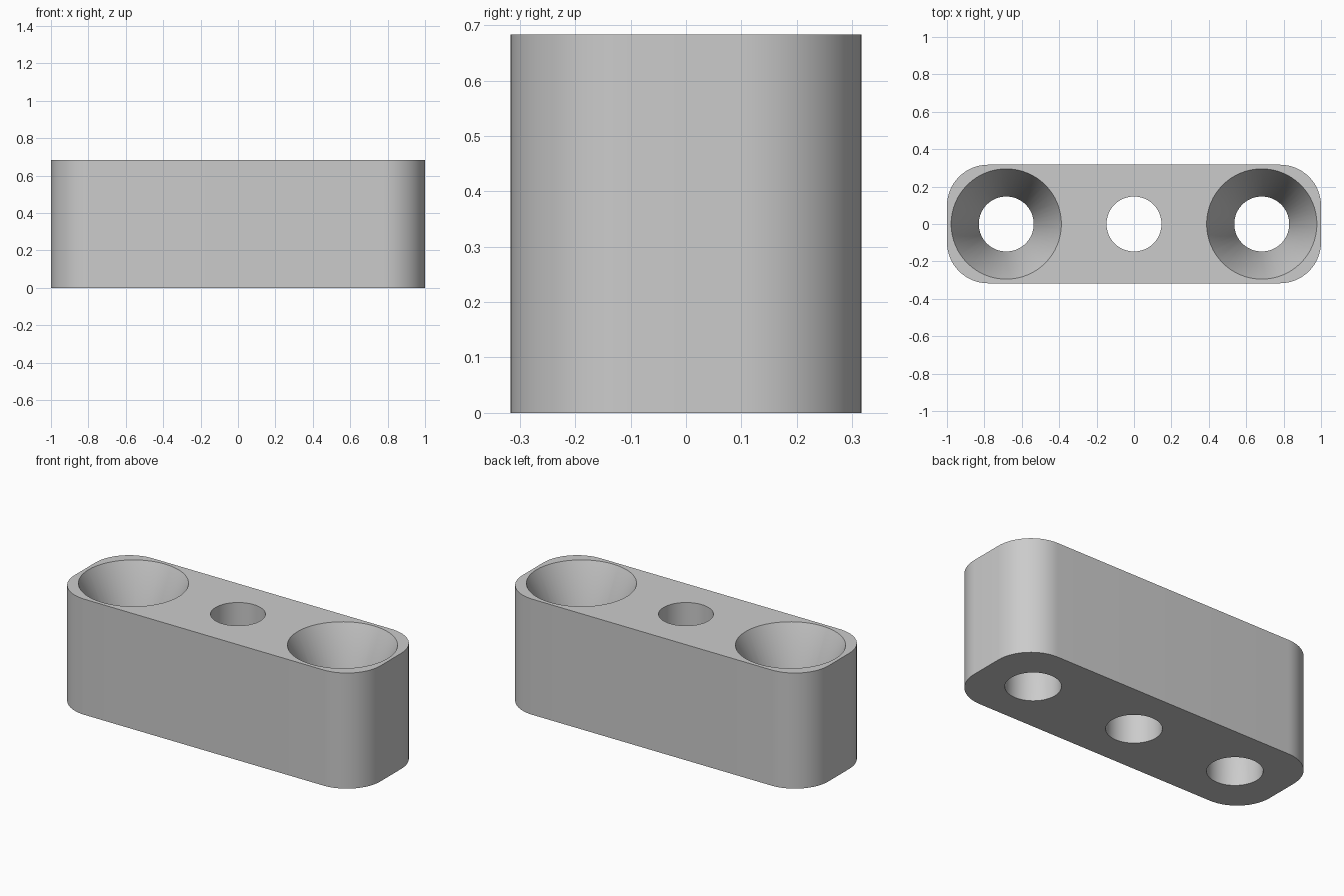
import bpy, bmesh, math

LENGTH, WIDTH, HEIGHT = 2.0, 0.634, 0.683
CORNER = 0.22
BORE, RIM = 0.147, 0.295
SPACING, SINK_DEPTH = 0.683, 0.34

old = bpy.data.objects.get("Cube")
if old:
    bpy.data.objects.remove(old, do_unlink=True)

grey = bpy.data.materials.new("light_grey")
grey.use_nodes = True
colour = (0.6, 0.6, 0.6, 1)
grey.diffuse_color = colour
grey.node_tree.nodes["Principled BSDF"].inputs["Base Color"].default_value = colour


def to_object(name, bm):
    bmesh.ops.recalc_face_normals(bm, faces=bm.faces)
    mesh = bpy.data.meshes.new(name)
    bm.to_mesh(mesh)
    bm.free()
    mesh.materials.append(grey)
    obj = bpy.data.objects.new(name, mesh)
    bpy.context.collection.objects.link(obj)
    return obj


def turned_cutter(name, x, profile, sides=64):
    """Closed solid of revolution from (radius, z) pairs."""
    bm = bmesh.new()
    rings = [[bm.verts.new((x + r * math.cos(math.tau * i / sides),
                            r * math.sin(math.tau * i / sides), z))
              for i in range(sides)] for r, z in profile]
    for low, high in zip(rings, rings[1:]):
        for i in range(sides):
            j = (i + 1) % sides
            bm.faces.new((low[i], low[j], high[j], high[i]))
    bm.faces.new(rings[0])
    bm.faces.new(rings[-1])
    obj = to_object(name, bm)
    obj.hide_render = True
    return obj


# Block with rounded vertical corners
bm = bmesh.new()
bmesh.ops.create_cube(bm, size=1)
for v in bm.verts:
    v.co.x *= LENGTH
    v.co.y *= WIDTH
    v.co.z = (v.co.z + 0.5) * HEIGHT
uprights = [e for e in bm.edges if abs(e.verts[0].co.z - e.verts[1].co.z) > 0.1]
bmesh.ops.bevel(bm, geom=uprights, offset=CORNER, offset_type='OFFSET',
                segments=16, profile=0.5, affect='EDGES')
block = to_object("block", bm)

# Straight centre bore, and a tapered hole at each end
over = 0.1
flare = RIM + (RIM - BORE) * over / SINK_DEPTH
straight = [(BORE, -over), (BORE, HEIGHT + over)]
tapered = [(BORE, -over), (BORE, HEIGHT - SINK_DEPTH), (flare, HEIGHT + over)]
cutters = [turned_cutter("centre_bore", 0, straight),
           turned_cutter("left_tapered_hole", SPACING, tapered),
           turned_cutter("right_tapered_hole", -SPACING, tapered)]

bpy.ops.object.select_all(action='DESELECT')
bpy.context.view_layer.objects.active = block
block.select_set(True)
for cutter in cutters:
    mod = block.modifiers.new(cutter.name, 'BOOLEAN')
    mod.operation = 'DIFFERENCE'
    mod.solver = 'EXACT'
    mod.object = cutter
    bpy.ops.object.modifier_apply(modifier=mod.name)
    bpy.data.objects.remove(cutter, do_unlink=True)

bpy.ops.object.shade_smooth_by_angle(angle=math.radians(30))
